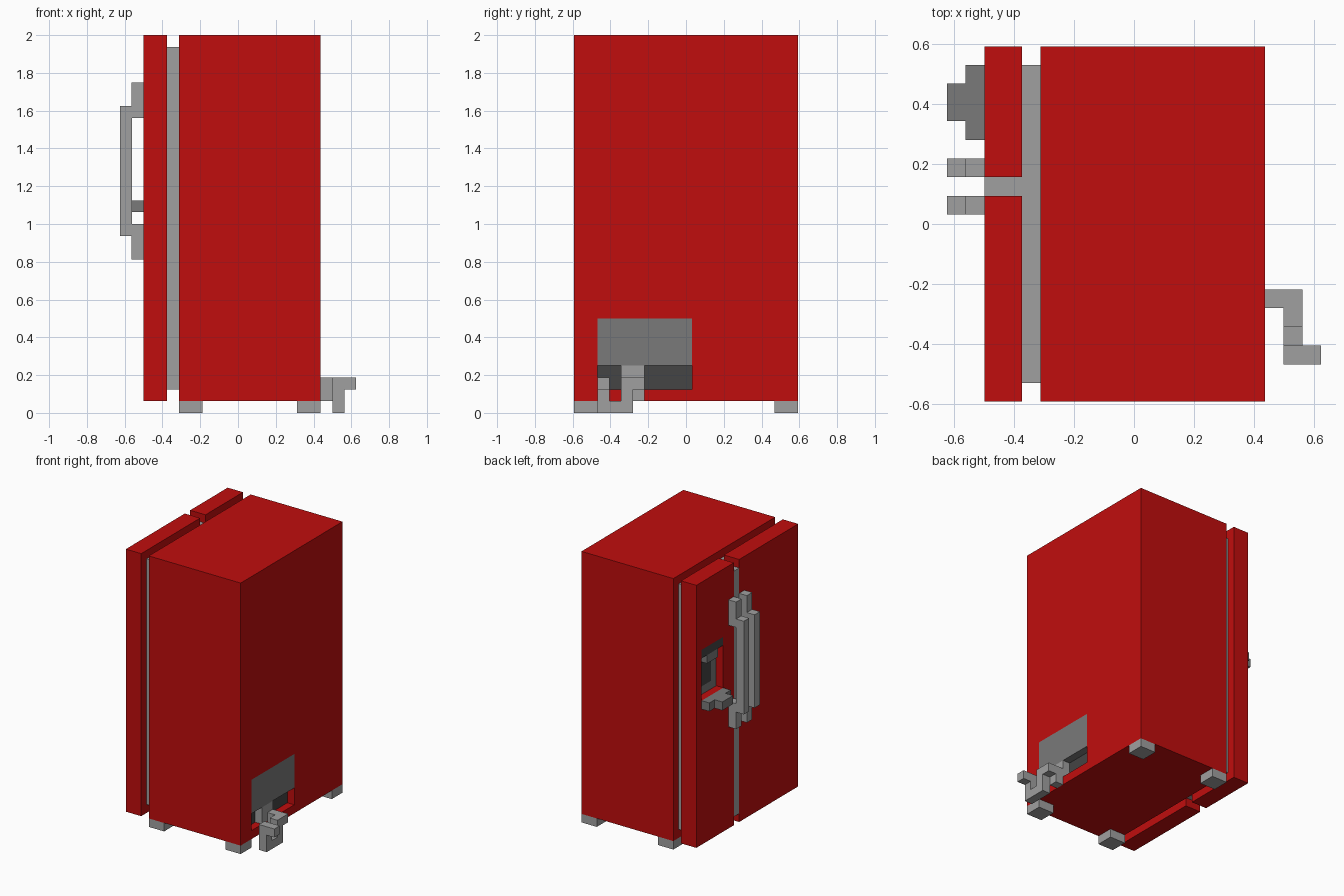
import bpy
import bmesh

cube = bpy.data.objects.get("Cube")
if cube:
    bpy.data.objects.remove(cube, do_unlink=True)

U = 1 / 16  # one block of the grid that every part snaps to


def material(name, rgb):
    m = bpy.data.materials.new(name)
    m.use_nodes = True
    m.diffuse_color = (*rgb, 1)
    bsdf = next(n for n in m.node_tree.nodes if n.type == 'BSDF_PRINCIPLED')
    bsdf.inputs["Base Color"].default_value = (*rgb, 1)
    return m


RED = material("red enamel", (0.527, 0.004, 0.004))
LIGHT = material("light grey metal", (0.352, 0.352, 0.352))
MID = material("mid grey plastic", (0.195, 0.195, 0.195))
DARK = material("dark grey plastic", (0.058, 0.058, 0.058))


def blocks(name, mat, *boxes):
    """One object made of boxes (x0, x1, y0, y1, z0, z1) in block units."""
    bm = bmesh.new()
    for x0, x1, y0, y1, z0, z1 in boxes:
        verts = bmesh.ops.create_cube(bm, size=1)["verts"]
        for v in verts:
            v.co = ((x1 if v.co.x > 0 else x0) * U - 0.625,
                    (y1 if v.co.y > 0 else y0) * U - 0.59375,
                    (z1 if v.co.z > 0 else z0) * U)
    mesh = bpy.data.meshes.new(name)
    bm.to_mesh(mesh)
    bm.free()
    mesh.materials.append(mat)
    ob = bpy.data.objects.new(name, mesh)
    bpy.context.collection.objects.link(ob)
    return ob


def cut(target, box):
    """Sink a box-shaped recess into the target."""
    cutter = blocks("recess_cutter", RED, box)
    cutter.hide_render = True
    mod = target.modifiers.new("recess", 'BOOLEAN')
    mod.operation = 'DIFFERENCE'
    mod.solver = 'EXACT'
    mod.object = cutter
    bpy.context.view_layer.objects.active = target
    bpy.ops.object.modifier_apply(modifier=mod.name)
    bpy.data.objects.remove(cutter, do_unlink=True)


# Cabinet with a recess for the power socket, and four feet
cabinet = blocks("cabinet", RED, (5, 17, 0, 19, 1, 32))
cut(cabinet, (16, 18, 2, 10, 2, 8))
for xn, x in (("left", 5), ("right", 15)):
    for yn, y in (("front", 0), ("back", 17)):
        blocks(f"foot_{yn}_{xn}", LIGHT, (x, x + 2, y, y + 2, 0, 1))

# Door seal, centre strip and the two doors
blocks("door_seal", LIGHT, (4, 5, 1, 18, 2, 31))
blocks("centre_strip", LIGHT, (2, 4, 11, 12, 2, 31))
blocks("wide_door", RED, (2, 4, 0, 11, 1, 32))
narrow_door = blocks("narrow_door", RED, (2, 4, 12, 19, 1, 32))
cut(narrow_door, (1, 3, 14, 18, 18, 24))

# Door handles: grip bar on two brackets
for name, y in (("wide_door_handle", 10), ("narrow_door_handle", 12)):
    blocks(name, LIGHT, (0, 1, y, y + 1, 15, 26),
           (1, 2, y, y + 1, 13, 16), (1, 2, y, y + 1, 25, 28))

# Water dispenser
blocks("dispenser_header", DARK, (2, 3, 14, 18, 23, 24))
blocks("dispenser_back", MID, (2.9, 3, 14, 18, 18, 23))
blocks("dispenser_panel", DARK, (2.85, 2.9, 15, 17, 19, 22))
blocks("dispenser_nozzle", MID, (2, 2.9, 15, 17, 22, 23))
blocks("dispenser_tray", MID, (1, 2, 14, 18, 17, 18), (0, 1, 15, 17, 17, 18))

# Socket cover, socket and power cord
blocks("socket_cover", MID, (16, 17, 2, 10, 4, 8))
blocks("socket_back", DARK, (16, 16.1, 2, 10, 2, 4))
blocks("socket", LIGHT, (16.1, 17, 4, 6, 2, 4))
blocks("power_cord", LIGHT,
       (17, 18, 5, 6, 1, 3), (18, 19, 5, 6, 2, 3), (18, 19, 4, 5, 1, 3),
       (18, 19, 2, 5, 0, 1), (18, 19, 2, 3, 1, 2), (18, 20, 2, 3, 2, 3))
